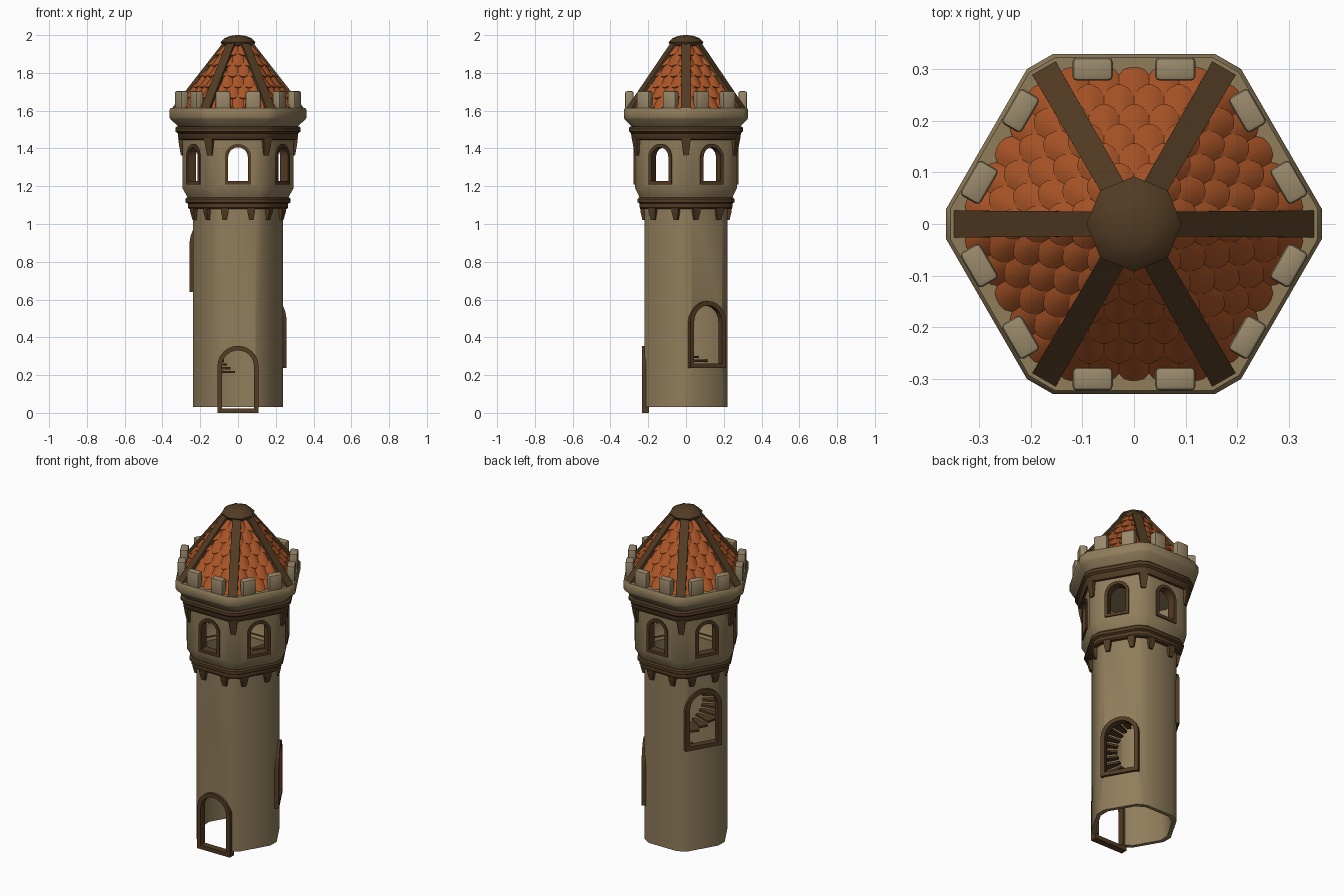
import bpy, bmesh, math
from mathutils import Matrix, Vector

if "Cube" in bpy.data.objects:
    bpy.data.objects.remove(bpy.data.objects["Cube"])

T30 = math.tan(math.pi / 6)


def material(name, rgb):
    m = bpy.data.materials.new(name)
    m.diffuse_color = (*rgb, 1)
    m.use_nodes = True
    m.node_tree.nodes["Principled BSDF"].inputs["Base Color"].default_value = m.diffuse_color
    return m


STONE = material("sandstone", (0.28, 0.205, 0.105))
PALE = material("pale_stone", (0.32, 0.25, 0.145))
WOOD = material("dark_wood", (0.085, 0.045, 0.017))
TILE = material("terracotta", (0.40, 0.09, 0.02))


def side(k, offset=0):
    """Turns front-facing parts to side k of the hexagon."""
    return Matrix.Rotation(math.radians(60 * k + offset), 4, 'Z')


def finish(name, bm, mat, smooth=None, recalc=True):
    if recalc:
        bmesh.ops.recalc_face_normals(bm, faces=bm.faces[:])
    me = bpy.data.meshes.new(name)
    bm.to_mesh(me)
    bm.free()
    ob = bpy.data.objects.new(name, me)
    bpy.context.collection.objects.link(ob)
    me.materials.append(mat)
    bpy.ops.object.select_all(action='DESELECT')
    ob.select_set(True)
    bpy.context.view_layer.objects.active = ob
    if smooth:
        bpy.ops.object.shade_smooth_by_angle(angle=math.radians(smooth))
    return ob


def apply_mod(ob, kind, **props):
    bpy.ops.object.select_all(action='DESELECT')
    ob.select_set(True)
    bpy.context.view_layer.objects.active = ob
    mod = ob.modifiers.new(kind.lower(), kind)
    for key, value in props.items():
        setattr(mod, key, value)
    bpy.ops.object.modifier_apply(modifier=mod.name)


def hex_ring(bm, a, z, cut=0.034):
    """Hexagon of apothem a with clipped corners."""
    vs = []
    for k in range(6):
        h = a * T30 - cut
        for x in (-h, h):
            vs.append(bm.verts.new(side(k) @ Vector((x, -a, z))))
    return vs


def hex_loft(name, profile, mat, closed=True, smooth=35):
    bm = bmesh.new()
    rings = [hex_ring(bm, a, z) for a, z in profile]
    pairs = list(zip(rings, rings[1:]))
    if closed:
        pairs.append((rings[-1], rings[0]))
    else:
        bm.faces.new(rings[0])
        bm.faces.new(rings[-1])
    for p, q in pairs:
        for i in range(12):
            j = (i + 1) % 12
            bm.faces.new((p[i], p[j], q[j], q[i]))
    return finish(name, bm, mat, smooth)


def block(bm, corners_lo, corners_hi, m):
    """Six-sided solid between two four-point outlines."""
    a = [bm.verts.new(m @ Vector(c)) for c in corners_lo]
    b = [bm.verts.new(m @ Vector(c)) for c in corners_hi]
    bm.faces.new(a)
    bm.faces.new(b)
    for i in range(4):
        j = (i + 1) % 4
        bm.faces.new((a[i], a[j], b[j], b[i]))


def rect(w, y0, y1, z):
    return [(-w, y0, z), (w, y0, z), (w, y1, z), (-w, y1, z)]


def arch(w, z0, z1, n=12):
    pts = [(-w, z0), (w, z0)]
    for i in range(n + 1):
        t = math.pi * i / n
        pts.append((w * math.cos(t), z1 - w + w * math.sin(t)))
    return pts


def arch_frame(bm, w, z0, z1, t, y0, y1, m):
    loops = []
    for pts, y in ((arch(w, z0, z1), y0), (arch(w, z0, z1), y1),
                   (arch(w - t, z0 + t, z1 - t), y1), (arch(w - t, z0 + t, z1 - t), y0)):
        loops.append([bm.verts.new(m @ Vector((x, y, z))) for x, z in pts])
    n = len(loops[0])
    for a, b in zip(loops, loops[1:] + loops[:1]):
        for i in range(n):
            j = (i + 1) % n
            bm.faces.new((a[i], a[j], b[j], b[i]))


def arch_solid(bm, w, z0, z1, y0, y1, m):
    a, b = [[bm.verts.new(m @ Vector((x, y, z))) for x, z in arch(w, z0, z1)] for y in (y0, y1)]
    bm.faces.new(a)
    bm.faces.new(b)
    for i in range(len(a)):
        j = (i + 1) % len(a)
        bm.faces.new((a[i], a[j], b[j], b[i]))


# Hollow stone shells
shaft = hex_loft("tower_shaft", [(0.22, 0.03), (0.22, 1.12), (0.198, 1.12), (0.198, 0.03)], STONE)
room = hex_loft("lookout_room", [(0.215, 1.11), (0.243, 1.13), (0.25, 1.15), (0.27, 1.19), (0.27, 1.5),
                                 (0.232, 1.5), (0.232, 1.18), (0.2, 1.11)], STONE)
hex_loft("parapet", [(0.2, 1.5), (0.282, 1.51), (0.325, 1.555), (0.329, 1.565), (0.329, 1.605),
                     (0.322, 1.615)], STONE, closed=False)

# Arched openings: (side, bottom, top) up the shaft, then one per side in the room
openings = [(0, 0.003, 0.355), (2, 0.24, 0.592), (4, 0.642, 0.994)]
cut, frames = bmesh.new(), bmesh.new()
for k, z0, z1 in openings:
    arch_solid(cut, 0.095, z0 + 0.012, z1 - 0.012, -0.3, -0.12, side(k))
    arch_frame(frames, 0.109, z0 - 0.003, z1, 0.024, -0.234, -0.195, side(k))
finish("shaft_opening_frames", frames, WOOD)
cutter = finish("shaft_cutter", cut, WOOD)
apply_mod(shaft, 'BOOLEAN', operation='DIFFERENCE', object=cutter, solver='EXACT')
bpy.data.objects.remove(cutter)

cut, frames = bmesh.new(), bmesh.new()
for k in range(6):
    arch_solid(cut, 0.062, 1.219, 1.415, -0.35, -0.18, side(k))
    arch_frame(frames, 0.07, 1.21, 1.424, 0.018, -0.277, -0.227, side(k))
finish("room_window_frames", frames, WOOD)
cutter = finish("room_cutter", cut, WOOD)
apply_mod(room, 'BOOLEAN', operation='DIFFERENCE', object=cutter, solver='EXACT')
bpy.data.objects.remove(cutter)

# Wooden mouldings
hex_loft("lower_moulding", [(0.21, 1.08), (0.238, 1.08), (0.245, 1.088), (0.245, 1.108), (0.256, 1.115),
                            (0.256, 1.132), (0.25, 1.14), (0.21, 1.14)], WOOD)
hex_loft("upper_moulding", [(0.26, 1.445), (0.282, 1.447), (0.288, 1.455), (0.291, 1.48), (0.302, 1.49),
                            (0.302, 1.508), (0.295, 1.516), (0.26, 1.516)], WOOD)

# Tapered brackets: two per side below, one per corner above
bm = bmesh.new()
for k in range(6):
    for x in (-0.07, 0.07):
        m = side(k) @ Matrix.Translation((x, 0, 0))
        block(bm, rect(0.012, -0.231, -0.21, 1.022), rect(0.019, -0.24, -0.21, 1.06), m)
        block(bm, rect(0.019, -0.24, -0.21, 1.06), rect(0.021, -0.243, -0.21, 1.085), m)
finish("lower_brackets", bm, WOOD)
bm = bmesh.new()
for k in range(6):
    block(bm, rect(0.014, -0.302, -0.27, 1.362), rect(0.02, -0.311, -0.27, 1.41), side(k, 30))
    block(bm, rect(0.02, -0.311, -0.27, 1.41), rect(0.025, -0.317, -0.27, 1.455), side(k, 30))
finish("upper_brackets", bm, WOOD)

# Battlement blocks
bm = bmesh.new()
for k in range(6):
    for x in (-0.08, 0.08):
        m = side(k) @ Matrix.Translation((x, 0, 0))
        block(bm, rect(0.039, -0.322, -0.277, 1.605), rect(0.039, -0.322, -0.277, 1.703), m)
merlons = finish("battlements", bm, PALE)
apply_mod(merlons, 'BEVEL', width=0.009, segments=2)
bpy.ops.object.shade_smooth_by_angle(angle=math.radians(40))

# Roof core under the tiles
SLOPE = 1.5
hex_core = bmesh.new()
bmesh.ops.create_cone(hex_core, cap_ends=True, segments=6, radius1=0.325, radius2=0.05, depth=0.36,
                      matrix=Matrix.Translation((0, 0, 1.78)) @ side(0, 30))
core = finish("roof_core", hex_core, TILE)
# keep corners on the x axis, as on the walls
if max(v.co.x for v in core.data.vertices) < 0.31:
    core.data.transform(side(0, 30))

# Rows of curved tiles with rounded lower ends
bm = bmesh.new()
normal = Vector((0, -SLOPE, 1)).normalized()
US = [-1, -0.6, -0.2, 0.2, 0.6, 1]
for k in range(6):
    for r in range(6):
        low = 0.295 - 0.038 * r
        for c in range(-4, 5):
            t = (c + 0.5 * (r % 2)) * 0.058
            if abs(t) - 0.028 > (low - 0.02) * T30:
                continue
            rows = []
            for v in (0, 0.5, 1):
                row = []
                for u in US:
                    a = low - 0.012 * u * u * (1 - v) - 0.052 * v
                    lim = max(a, 0.02) * T30
                    x = max(-lim, min(lim, t + 0.0295 * u))
                    p = Vector((x, -a, 1.60 + (0.295 - a) * SLOPE))
                    p += normal * (0.010 * (1 - u * u) + 0.009 * (1 - v) - 0.003)
                    row.append(bm.verts.new(side(k) @ p))
                rows.append(row)
            for p, q in zip(rows, rows[1:]):
                for i in range(5):
                    bm.faces.new((p[i], p[i + 1], q[i + 1], q[i]))
tiles = finish("roof_tiles", bm, TILE, recalc=False)
apply_mod(tiles, 'SOLIDIFY', thickness=0.007, offset=-1)
bpy.ops.object.shade_smooth_by_angle(angle=math.radians(40))

# Ridge beams on the six corners
bm = bmesh.new()
for k in range(6):
    lo = [(-0.026, -0.35, 1.612), (0.026, -0.35, 1.612), (0.026, -0.322, 1.59), (-0.026, -0.322, 1.59)]
    hi = [(-0.024, -0.06, 1.985), (0.024, -0.06, 1.985), (0.024, -0.035, 1.965), (-0.024, -0.035, 1.965)]
    block(bm, lo, hi, side(k, 30))
finish("ridge_beams", bm, WOOD)

# Domed cap
bm = bmesh.new()
profile = [(0.06, 1.935), (0.085, 1.947), (0.092, 1.963), (0.072, 1.984), (0.04, 1.996), (0.012, 2.0)]
rings = [[bm.verts.new((r * math.cos(i * math.pi / 4), r * math.sin(i * math.pi / 4), z)) for i in range(8)]
         for r, z in profile]
for p, q in zip(rings, rings[1:]):
    for i in range(8):
        bm.faces.new((p[i], p[(i + 1) % 8], q[(i + 1) % 8], q[i]))
bm.faces.new(rings[0])
bm.faces.new(rings[-1])
finish("roof_cap", bm, WOOD, 46)

# Spiral steps inside the shaft
bm = bmesh.new()
for i in range(46):
    ang, z = 108 + 15 * i, 0.21 + 0.02 * i
    lo = [(-0.012, -0.09, z), (0.012, -0.09, z), (0.027, -0.205, z), (-0.027, -0.205, z)]
    block(bm, lo, [(x, y, z + 0.012) for x, y, _ in lo], side(0, ang + 90))
finish("spiral_steps", bm, WOOD)
